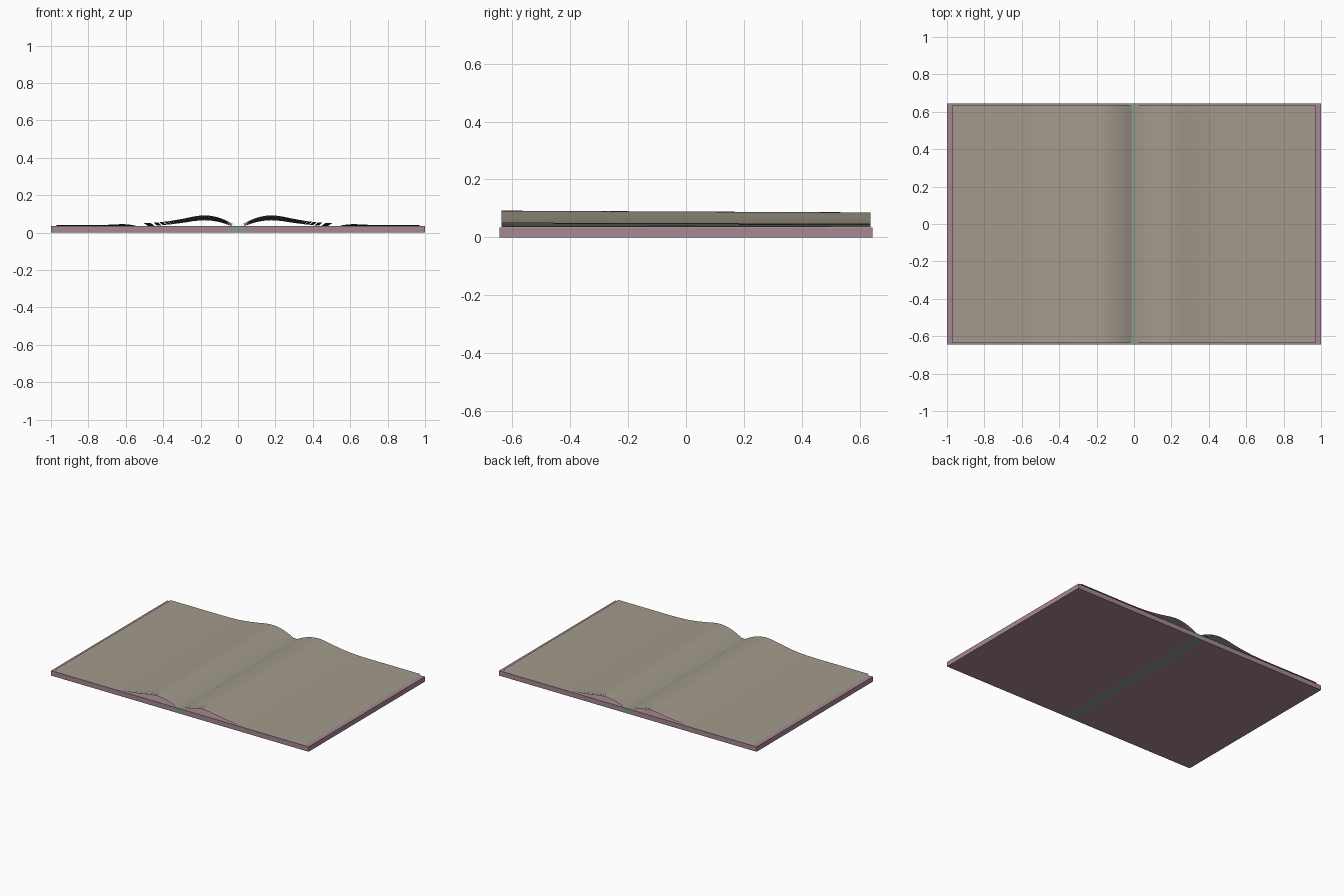
import bpy, bmesh
from mathutils import Vector

if "Cube" in bpy.data.objects:
    bpy.data.objects.remove(bpy.data.objects["Cube"])

COVER_TOP = 0.034
HALF_DEPTH = 0.645
PAGE_DEPTH = 0.637
SHEETS = 6


def material(name, srgb):
    m = bpy.data.materials.new(name)
    lin = [((c / 255 + 0.055) / 1.055) ** 2.4 for c in srgb]
    m.diffuse_color = (*lin, 1)
    m.use_nodes = True
    m.node_tree.nodes["Principled BSDF"].inputs["Base Color"].default_value = m.diffuse_color
    return m


cover_mat = material("dusty mauve", (167, 135, 146))
spine_mat = material("grey green", (142, 154, 138))
page_mat = material("aged paper", (163, 154, 140))


def box(name, x0, x1, mat):
    bpy.ops.mesh.primitive_cube_add(size=1, location=((x0 + x1) / 2, 0, COVER_TOP / 2))
    ob = bpy.context.object
    ob.name = name
    ob.scale = (x1 - x0, 2 * HALF_DEPTH, COVER_TOP)
    bpy.ops.object.transform_apply(location=False, rotation=False, scale=True)
    ob.data.materials.append(mat)


# Hard covers and spine strip
box("left_cover", -1, -0.035, cover_mat)
box("right_cover", 0.035, 1, cover_mat)
box("spine", -0.035, 0.035, spine_mat)

# Curve of the uppermost sheet, from gutter to outer edge
PROFILE = [(0.012, 0.036), (0.03, 0.047), (0.06, 0.063), (0.11, 0.082),
           (0.17, 0.092), (0.23, 0.087), (0.30, 0.073), (0.38, 0.060),
           (0.46, 0.052), (0.56, 0.049), (0.75, 0.049), (0.97, 0.049)]


def smooth_profile(points, steps=5):
    """Catmull-Rom resampling of the profile."""
    p = [Vector(q) for q in points]
    p = [2 * p[0] - p[1]] + p + [2 * p[-1] - p[-2]]
    out = []
    for a, b, c, d in zip(p, p[1:], p[2:], p[3:]):
        for i in range(steps):
            t = i / steps
            out.append(0.5 * (2 * b + (c - a) * t + (2 * a - 5 * b + 4 * c - d) * t * t
                              + (3 * b - a - 3 * c + d) * t ** 3))
    return out + [p[-2]]


CURVE = smooth_profile(PROFILE)


# Stack of loose thin sheets on one side of the book
def page_stack(name, side):
    bm = bmesh.new()
    for s in range(SHEETS):
        drop = s / (SHEETS - 1)
        rows = []
        for x, z in CURVE:
            bump = max(0, (z - 0.036) / 0.056)
            row = []
            for y in (-PAGE_DEPTH, PAGE_DEPTH):
                sag = 0.006 * bump * (y / PAGE_DEPTH + 1) / 2
                h = z - sag - drop * (0.012 + 0.008 * bump)
                floor = COVER_TOP + 0.0025 - 0.0015 * drop
                row.append(bm.verts.new((side * x, y, max(h, floor))))
            rows.append(row)
        for (a, b), (c, d) in zip(rows, rows[1:]):
            bm.faces.new((a, c, d, b) if side > 0 else (a, b, d, c))
    for f in bm.faces:
        f.smooth = True
    me = bpy.data.meshes.new(name)
    bm.to_mesh(me)
    bm.free()
    me.materials.append(page_mat)
    bpy.context.collection.objects.link(bpy.data.objects.new(name, me))


page_stack("left_pages", -1)
page_stack("right_pages", 1)
